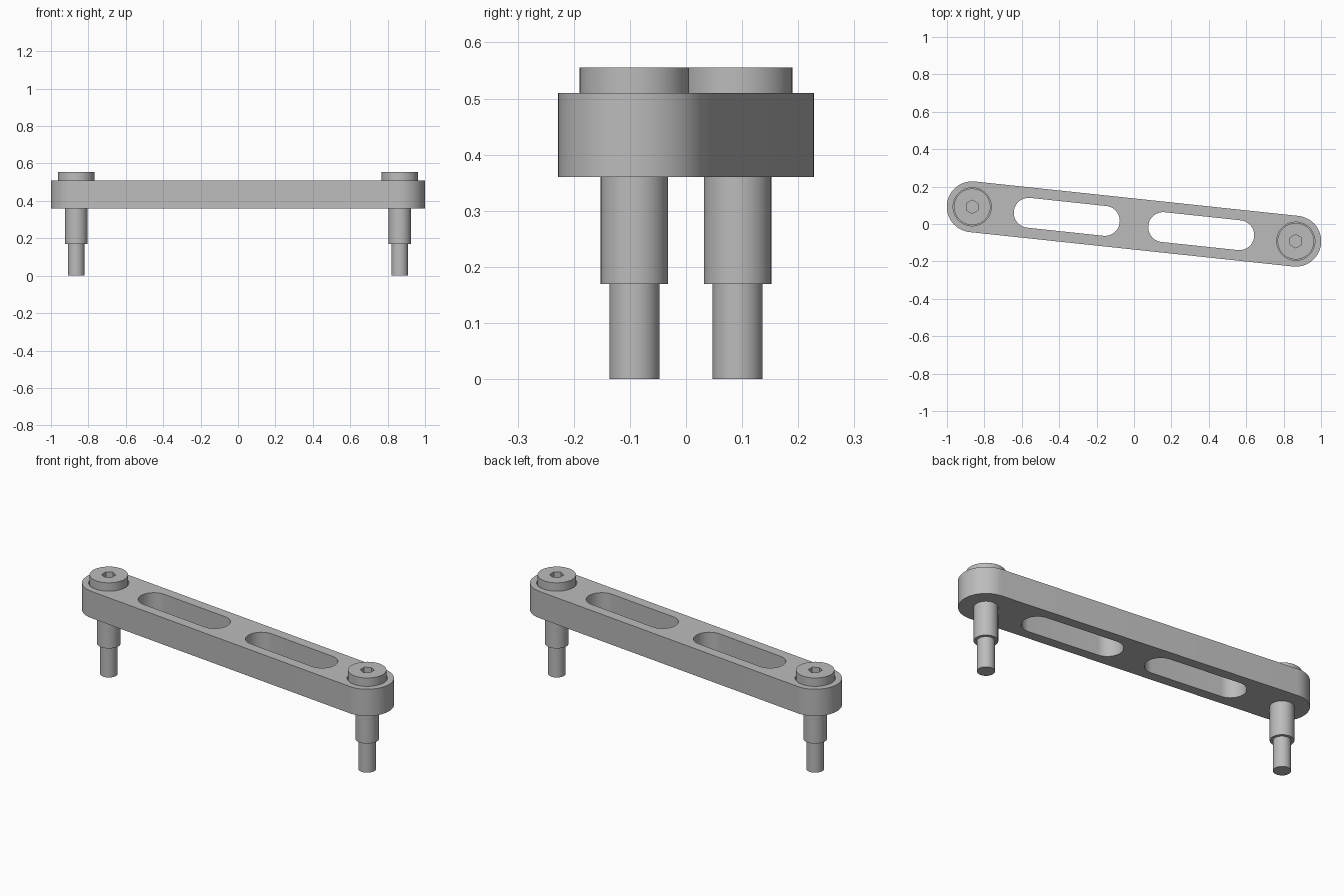
import bpy, bmesh, math
from mathutils import Matrix, Vector

if "Cube" in bpy.data.objects:
    bpy.data.objects.remove(bpy.data.objects["Cube"])

ANGLE = -math.atan2(0.092, 0.865)      # tilt of the bar in plan
REACH = math.hypot(0.092, 0.865)       # bar centre to bolt axis
BAR_BOTTOM, BAR_TOP, HEAD_TOP = 0.36, 0.51, 0.555
SEAT = 0.46                            # floor of the counterbore

steel = bpy.data.materials.new("brushed grey")
steel.use_nodes = True
grey = (0.5, 0.5, 0.5, 1)
steel.diffuse_color = grey
steel.node_tree.nodes["Principled BSDF"].inputs["Base Color"].default_value = grey


def prism(name, outline, z0, z1):
    """Extrude a closed plan outline from z0 to z1."""
    bm = bmesh.new()
    base = bm.faces.new([bm.verts.new((x, y, z0)) for x, y in outline])
    top = bmesh.ops.extrude_face_region(bm, geom=[base])["geom"]
    bmesh.ops.translate(bm, vec=(0, 0, z1 - z0),
                        verts=[v for v in top if isinstance(v, bmesh.types.BMVert)])
    return finish(name, bm)


def finish(name, bm):
    bmesh.ops.recalc_face_normals(bm, faces=bm.faces)
    mesh = bpy.data.meshes.new(name)
    bm.to_mesh(mesh)
    bm.free()
    mesh.materials.append(steel)
    obj = bpy.data.objects.new(name, mesh)
    bpy.context.collection.objects.link(obj)
    return obj


def stadium(x0, x1, r, steps=32):
    """Rounded-end outline between two centres on the x axis."""
    pts = []
    for cx, start in ((x1, -math.pi / 2), (x0, math.pi / 2)):
        for i in range(steps + 1):
            a = start + math.pi * i / steps
            pts.append((cx + r * math.cos(a), r * math.sin(a)))
    return pts


def ring(cx, r, sides=64, turn=0.0):
    return [(cx + r * math.cos(turn + math.tau * i / sides),
             r * math.sin(turn + math.tau * i / sides)) for i in range(sides)]


def cut(obj, cutters):
    for c in cutters:
        c.hide_render = True
        mod = obj.modifiers.new("cut", 'BOOLEAN')
        mod.operation, mod.solver, mod.object = 'DIFFERENCE', 'EXACT', c
    bpy.context.view_layer.update()
    graph = bpy.context.evaluated_depsgraph_get()
    mesh = bpy.data.meshes.new_from_object(obj.evaluated_get(graph))
    obj.modifiers.clear()
    obj.data = mesh
    for c in cutters:
        bpy.data.objects.remove(c)


def smooth(obj):
    bpy.ops.object.select_all(action='DESELECT')
    obj.select_set(True)
    bpy.context.view_layer.objects.active = obj
    bpy.ops.object.shade_smooth_by_angle(angle=math.radians(30))


# Bar with two slots and two counterbores
bar = prism("link_bar", stadium(-REACH, REACH, 0.136), BAR_BOTTOM, BAR_TOP)
cutters = []
for s in (-1, 1):
    a, b = sorted((s * 0.157, s * 0.566))
    cutters.append(prism("slot_cutter", stadium(a, b, 0.08), 0.3, 0.6))
    cutters.append(prism("bore_cutter", ring(s * REACH, 0.102), SEAT, 0.6))
cut(bar, cutters)
bar.rotation_euler.z = ANGLE
smooth(bar)

# Shoulder bolts: lathed from tip to head, with a hex socket
PROFILE = [(0, 0), (0.0445, 0), (0.0445, 0.17), (0.06, 0.17), (0.06, SEAT),
           (0.0975, SEAT), (0.0975, HEAD_TOP), (0, HEAD_TOP)]


def bolt(name):
    bm = bmesh.new()
    verts = [bm.verts.new((r, 0, z)) for r, z in PROFILE]
    edges = [bm.edges.new(pair) for pair in zip(verts, verts[1:])]
    bmesh.ops.spin(bm, geom=verts + edges, cent=(0, 0, 0), axis=(0, 0, 1),
                   angle=math.tau, steps=64)
    bmesh.ops.remove_doubles(bm, verts=bm.verts, dist=1e-4)
    obj = finish(name, bm)
    cut(obj, [prism("socket_cutter", ring(0, 0.036, 6, math.pi / 6),
                    HEAD_TOP - 0.045, 0.6)])
    smooth(obj)
    return obj


for s, side in ((-1, "right"), (1, "left")):
    b = bolt(side + "_shoulder_bolt")
    b.location = Matrix.Rotation(ANGLE, 3, 'Z') @ Vector((s * REACH, 0, 0))
